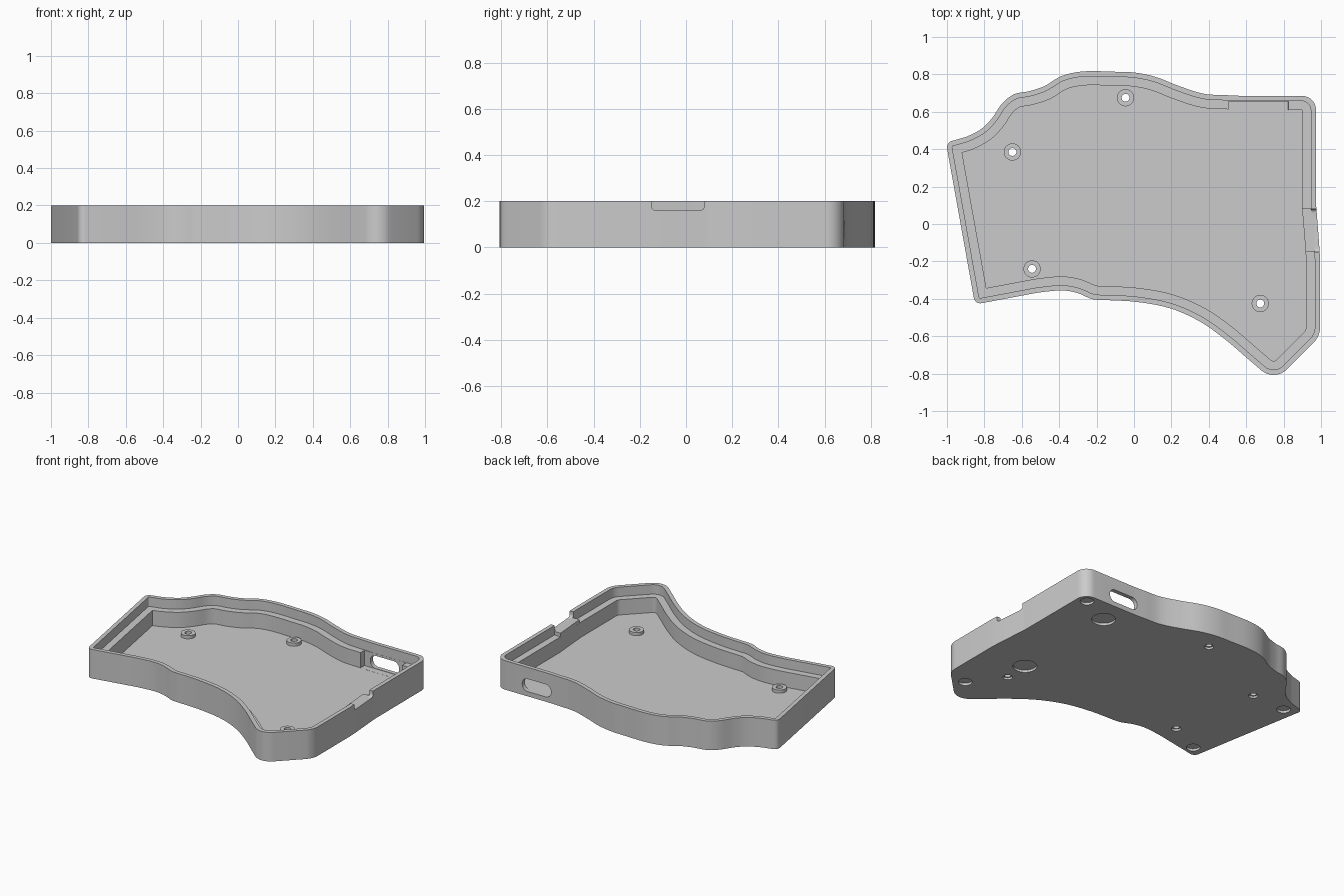
import bpy, bmesh
from math import sin, cos, pi
from mathutils import Vector

if "Cube" in bpy.data.objects:
    bpy.data.objects.remove(bpy.data.objects["Cube"])

HEIGHT, LEDGE, FLOOR = 0.2, 0.135, 0.03
LIP, WALL = 0.028, 0.075

grey = bpy.data.materials.new("plain_grey")
grey.use_nodes = True
grey.diffuse_color = (0.6, 0.6, 0.6, 1)
grey.node_tree.nodes["Principled BSDF"].inputs["Base Color"].default_value = grey.diffuse_color


def finish(bm, name):
    bmesh.ops.remove_doubles(bm, verts=bm.verts, dist=1e-5)
    bmesh.ops.recalc_face_normals(bm, faces=bm.faces)
    mesh = bpy.data.meshes.new(name)
    bm.to_mesh(mesh)
    bm.free()
    mesh.materials.append(grey)
    obj = bpy.data.objects.new(name, mesh)
    bpy.context.collection.objects.link(obj)
    return obj


def skin(loops, name, closed=False):
    """Join equal-length loops with quads; cap the ends unless closed."""
    bm = bmesh.new()
    rings = [[bm.verts.new(p) for p in loop] for loop in loops]
    pairs = list(zip(rings, rings[1:]))
    if closed:
        pairs.append((rings[-1], rings[0]))
    else:
        bm.faces.new(rings[0])
        bm.faces.new(rings[-1])
    n = len(rings[0])
    for a, b in pairs:
        for i in range(n):
            j = (i + 1) % n
            bm.faces.new((a[i], a[j], b[j], b[i]))
    return finish(bm, name)


def circle(x, y, r, z, n=32):
    return [(x + r * cos(2 * pi * i / n), y + r * sin(2 * pi * i / n), z) for i in range(n)]


def rounded_rect(u0, u1, v0, v1, r, n=6):
    corners = [(u1 - r, v1 - r), (u0 + r, v1 - r), (u0 + r, v0 + r), (u1 - r, v0 + r)]
    return [(cu + r * cos(a), cv + r * sin(a))
            for k, (cu, cv) in enumerate(corners)
            for a in [(k + i / n) * pi / 2 for i in range(n + 1)]]


def cut(target, cutter):
    cutter.hide_render = True
    mod = target.modifiers.new("cut", 'BOOLEAN')
    mod.operation, mod.solver, mod.object = 'DIFFERENCE', 'EXACT', cutter
    bpy.context.view_layer.objects.active = target
    bpy.ops.object.modifier_apply(modifier=mod.name)
    bpy.data.objects.remove(cutter)


# Outline, counter-clockwise: two values are curve points, a third is a corner radius
outline = [
    (-1.005, .435, .035), (-.85, -.43, .035),
    (-.6, -.383), (-.49, -.364), (-.37, -.356), (-.3, -.37), (-.22, -.402), (-.12, -.408),
    (0, -.415), (.19, -.45), (.35, -.52), (.485, -.615), (.61, -.722),
    (.752, -.843, .1), (.995, -.6, .12),
    (.995, -.2), (.992, -.14), (.977, .06), (.974, .1),
    (.973, .685, .075),
    (.58, .685), (.49, .689), (.375, .696), (.24, .738), (.11, .788), (0, .81), (-.1, .814),
    (-.29, .814), (-.39, .79), (-.48, .737), (-.56, .71), (-.64, .694), (-.7, .65),
    (-.76, .565), (-.81, .513), (-.9, .465),
]


def smooth_outline(steps=5):
    """Spline through curve points; edges next to a corner stay straight."""
    result, n = [], len(outline)
    for i, p in enumerate(outline):
        q = outline[(i + 1) % n]
        result.append((Vector(p[:2]), p[2] if len(p) == 3 else 0))
        if len(p) == 3 or len(q) == 3:
            continue
        a, b, c, d = [Vector(outline[(i + k) % n][:2]) for k in (-1, 0, 1, 2)]
        length = (c - b).length
        m0 = ((b - a).normalized() + (c - b).normalized()).normalized() * length
        m1 = ((c - b).normalized() + (d - c).normalized()).normalized() * length
        for s in range(1, steps):
            t = s / steps
            pos = (b + m0 * t + (3 * (c - b) - 2 * m0 - m1) * t ** 2
                   + (2 * (b - c) + m0 + m1) * t ** 3)
            result.append((pos, 0))
    return result


def inset_loop(path, dist, z, arc=8):
    """Inset the outline by dist and round its corners."""
    result, n = [], len(path)
    for i, (p, r) in enumerate(path):
        d0 = (p - path[i - 1][0]).normalized()
        d1 = (path[(i + 1) % n][0] - p).normalized()
        n0, n1 = Vector((-d0.y, d0.x)), Vector((-d1.y, d1.x))
        mitre = (n0 + n1) / (1 + n0.dot(n1))
        if r == 0:
            result.append((*(p + mitre * dist), z))
            continue
        radius = max(r - dist, 0)
        centre = p + mitre * (dist + radius)
        turn = n0.angle(n1)
        for k in range(arc + 1):
            a = turn * k / arc
            spoke = d0 * sin(a) - n0 * cos(a)
            result.append((*(centre + spoke * radius), z))
    return result


# Tray with a stepped wall
path = smooth_outline()
tray = skin([inset_loop(path, d, z) for d, z in (
    (0, 0), (0, HEIGHT), (LIP, HEIGHT), (LIP, LEDGE), (WALL, LEDGE), (WALL, FLOOR))], "case_tray")

# Clearance behind the port, and the port slot
pocket = rounded_rect(.505, .825, FLOOR + .0005, .3, .001, 1)
cut(tray, skin([[(u, y, v) for u, v in pocket] for y in (.58, .656)], "port_clearance"))
slot = rounded_rect(.55, .77, .033, .12, .04)
cut(tray, skin([[(u, y, v) for u, v in slot] for y in (.62, .75)], "port_slot"))

# Cable notch in the side wall
notch = rounded_rect(-.15, .08, .16, .3, .02)
cut(tray, skin([[(x, u, v) for u, v in notch] for x in (.88, 1.1)], "side_notch"))

# Foot recesses underneath
feet = [(.904, .62, .043), (.84, -.64, .043), (-.905, .375, .043), (-.778, -.352, .043),
        (.68, .515, .075), (.68, -.25, .075)]
for x, y, r in feet:
    cut(tray, skin([circle(x, y, r, z) for z in (-.05, .016)], "foot_recess"))

# Screw holes with wider mouths underneath, and raised bosses inside
parts = [tray]
for i, (x, y) in enumerate([(-.045, .675), (-.65, .385), (-.545, -.24), (.675, -.425)]):
    cut(tray, skin([circle(x, y, r, z) for r, z in (
        (.03, -.05), (.03, .014), (.021, .014), (.021, .1))], "screw_hole"))
    parts.append(skin([circle(x, y, r, z) for r, z in (
        (.046, FLOOR - .005), (.046, .052), (.021, .052), (.021, FLOOR - .005))],
        f"screw_boss_{i + 1}", closed=True))

# Raised rest across the ledge at the notch
rest = [(.899, .083), (.952, .083), (.97, -.15), (.918, -.15)]
parts.append(skin([[(x, y, z) for x, y in rest] for z in (LEDGE - .004, .16)], "notch_rest"))

bpy.ops.object.select_all(action='DESELECT')
for obj in parts:
    obj.select_set(True)
bpy.context.view_layer.objects.active = tray
bpy.ops.object.shade_smooth_by_angle(angle=pi / 6)
